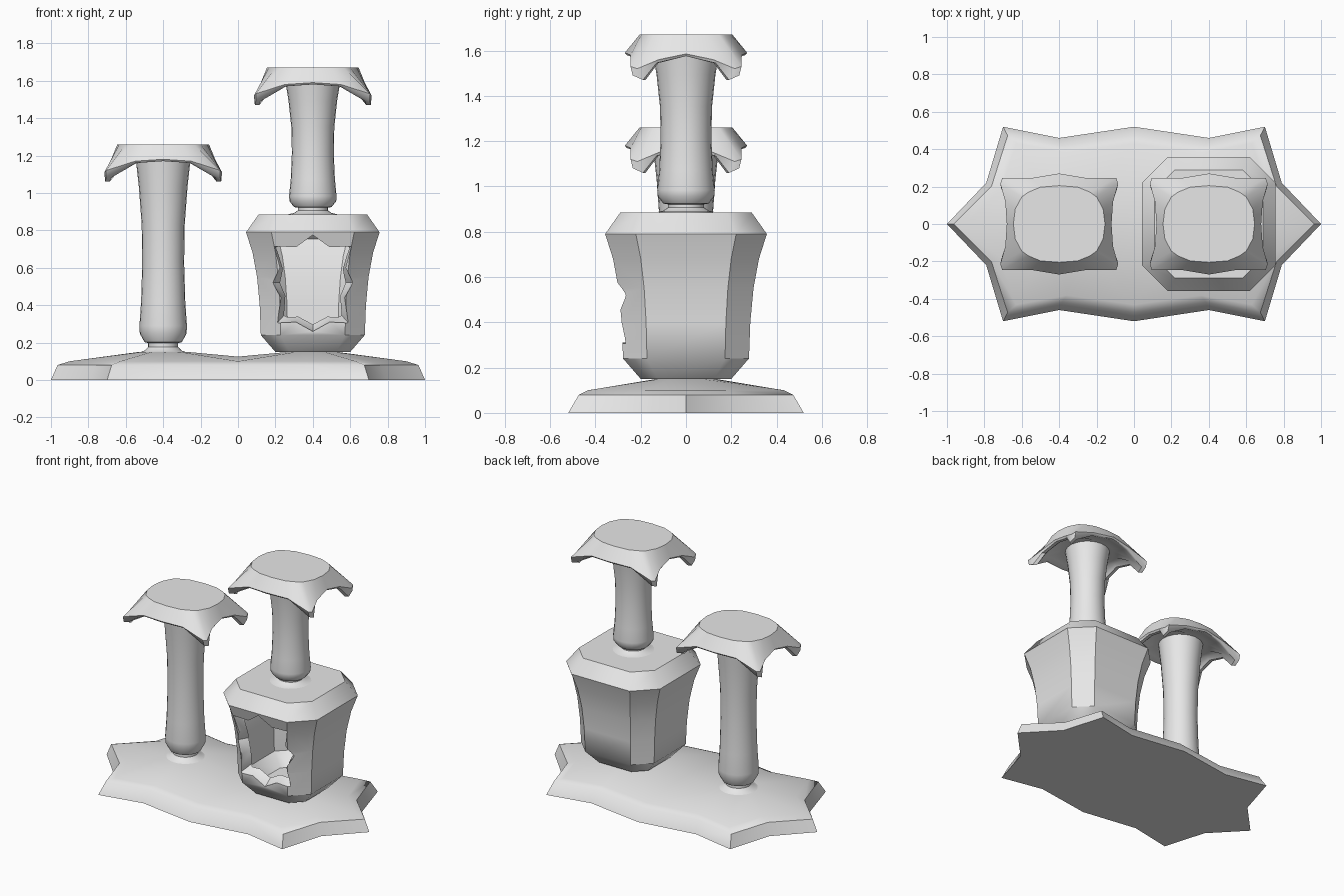
import bpy, bmesh, math
from mathutils import Vector

cube = bpy.data.objects.get("Cube")
if cube:
    bpy.data.objects.remove(cube, do_unlink=True)

GREY = (0.8, 0.8, 0.8, 1)
grey = bpy.data.materials.new("light grey")
grey.use_nodes = True
grey.diffuse_color = GREY
grey.node_tree.nodes["Principled BSDF"].inputs["Base Color"].default_value = GREY

POST_X = 0.4


def finish(bm, name, angle=40):
    """Turn a bmesh into a smooth-shaded object."""
    bmesh.ops.remove_doubles(bm, verts=bm.verts, dist=0.0005)
    bmesh.ops.recalc_face_normals(bm, faces=bm.faces)
    mesh = bpy.data.meshes.new(name)
    bm.to_mesh(mesh)
    bm.free()
    mesh.materials.append(grey)
    obj = bpy.data.objects.new(name, mesh)
    bpy.context.collection.objects.link(obj)
    smooth(obj, angle)
    return obj


def smooth(obj, angle):
    bpy.ops.object.select_all(action="DESELECT")
    bpy.context.view_layer.objects.active = obj
    obj.select_set(True)
    bpy.ops.object.shade_smooth_by_angle(angle=math.radians(angle))


def loft(name, rings, angle=40):
    """Skin closed rings of points and cap both ends."""
    bm = bmesh.new()
    loops = [[bm.verts.new(p) for p in ring] for ring in rings]
    for low, high in zip(loops, loops[1:]):
        for i in range(len(low)):
            j = (i + 1) % len(low)
            bm.faces.new((low[i], low[j], high[j], high[i]))
    bm.faces.new(loops[0])
    bm.faces.new(loops[-1])
    return finish(bm, name, angle)


# Base: star-edged plate, each half rising to a post hub
def build_base():
    quarter = [(0, 0.52), (0.4, 0.46), (0.7, 0.52), (0.79, 0.22), (1, 0)]
    chain = quarter + [(x, -y) for x, y in quarter[-2::-1]]
    steps = [(1, 1, 0), (0.965, 0.91, 0.08), (0.9, 0.83, 0.1)]
    bm = bmesh.new()
    for side in (1, -1):
        rows = [[bm.verts.new((side * x * sx, y * sy, z)) for x, y in chain]
                for sx, sy, z in steps]
        rows[2].append(bm.verts.new((0, 0, 0.125)))
        hub = []
        centre = Vector((side * POST_X, 0, 0))
        for v in rows[2]:
            away = Vector((v.co.x, v.co.y, 0)) - centre
            p = centre + away.normalized() * 0.13
            hub.append(bm.verts.new((p.x, p.y, 0.15)))
        for a, b in zip(rows, rows[1:]):
            for i in range(len(chain) - 1):
                bm.faces.new((a[i], a[i + 1], b[i + 1], b[i]))
        for i in range(len(hub)):
            j = (i + 1) % len(hub)
            bm.faces.new((rows[2][i], rows[2][j], hub[j], hub[i]))
        bm.faces.new(hub)
        bm.faces.new(rows[0])
    finish(bm, "base")


# Posts: turned columns with a narrow neck and a flared top
def build_post(name, x, bottom, top):
    profile = [(0.13, -0.02), (0.1, -0.01), (0.08, 0.01), (0.08, 0.03), (0.1, 0.035),
               (0.125, 0.08), (0.127, 0.12), (0.118, 0.25), (0.112, 0.45),
               (0.115, 0.65), (0.13, 0.85), (0.147, 1)]
    rings = []
    for r, t in profile:
        z = bottom + t * (top - bottom)
        rings.append([(x + r * math.cos(i * math.tau / 24), r * math.sin(i * math.tau / 24), z)
                      for i in range(24)])
    loft(name, rings)


# Platforms: rounded caps with four corners curling down
def four_way(quarter):
    half = quarter + [(-x, y, z) for x, y, z in quarter[-2::-1]]
    return half + [(x, -y, z) for x, y, z in half[-2:0:-1]]


def build_platform(name, x, top):
    crown = [(0.245, 0, 0), (0.235, 0.08, 0), (0.2, 0.145, 0),
             (0.165, 0.17, 0), (0.1, 0.197, 0), (0, 0.205, 0)]
    lip = [(0.28, 0, -0.085), (0.288, 0.12, -0.11), (0.315, 0.215, -0.15),
           (0.305, 0.245, -0.14), (0.15, 0.245, -0.09), (0, 0.27, -0.08)]
    tip = [(0.27, 0, -0.095), (0.28, 0.13, -0.125), (0.31, 0.19, -0.2),
           (0.305, 0.235, -0.18), (0.155, 0.235, -0.1), (0, 0.262, -0.09)]
    under = [(0.23, 0, -0.08), (0.235, 0.1, -0.09), (0.24, 0.15, -0.12),
             (0.22, 0.17, -0.115), (0.14, 0.19, -0.085), (0, 0.22, -0.08)]
    inner_tip = [(a * 0.92, b * 0.94, c) for a, b, c in tip]
    ceiling = [(a * 0.75, b * 0.75, -0.075) for a, b, c in crown]
    rings = [[(x + a, b, top + c) for a, b, c in four_way(q)]
             for q in (crown, lip, tip, inner_tip, under, ceiling)]
    loft(name, rings)


# House: chamfered hollow box with a star doorway
def octagon(r, z):
    c = r * 0.62
    quarter = [(r, c), (c, r)]
    pts = quarter + [(-x, y) for x, y in quarter[::-1]]
    pts += [(x, -y) for x, y in pts[::-1]]
    return [(POST_X + x, y, z) for x, y in pts]


def cut(target, cutter):
    mod = target.modifiers.new("cut", "BOOLEAN")
    mod.object = cutter
    mod.solver = "EXACT"
    bpy.context.view_layer.objects.active = target
    bpy.ops.object.modifier_apply(modifier=mod.name)
    bpy.data.objects.remove(cutter, do_unlink=True)


def build_house():
    profile = [(0.2, 0.15), (0.278, 0.24), (0.284, 0.4), (0.298, 0.55),
               (0.322, 0.68), (0.357, 0.79), (0.29, 0.885)]
    house = loft("house", [octagon(r, z) for r, z in profile])
    cavity = loft("cavity_cutter", [octagon(r - 0.06, 0.21 + (z - 0.15) * 0.85)
                                    for r, z in profile])
    star = [(0, 0.255), (0.09, 0.19), (0.205, 0.195), (0.175, 0.08), (0.215, 0),
            (0.17, -0.08), (0.19, -0.215), (0.09, -0.21), (0, -0.26)]
    star += [(-x, z) for x, z in star[-2:0:-1]]
    door = loft("door_cutter", [[(POST_X + x * s, y, 0.52 + z * s) for x, z in star]
                                for y, s in ((-0.5, 1), (-0.27, 1), (-0.19, 0.78))])
    for cutter in (cavity, door):
        cut(house, cutter)
    smooth(house, 46)


build_base()
build_house()
build_post("tall_post", -POST_X, 0.167, 1.185)
build_platform("low_platform", -POST_X, 1.26)
build_post("short_post", POST_X, 0.9, 1.597)
build_platform("high_platform", POST_X, 1.67)
